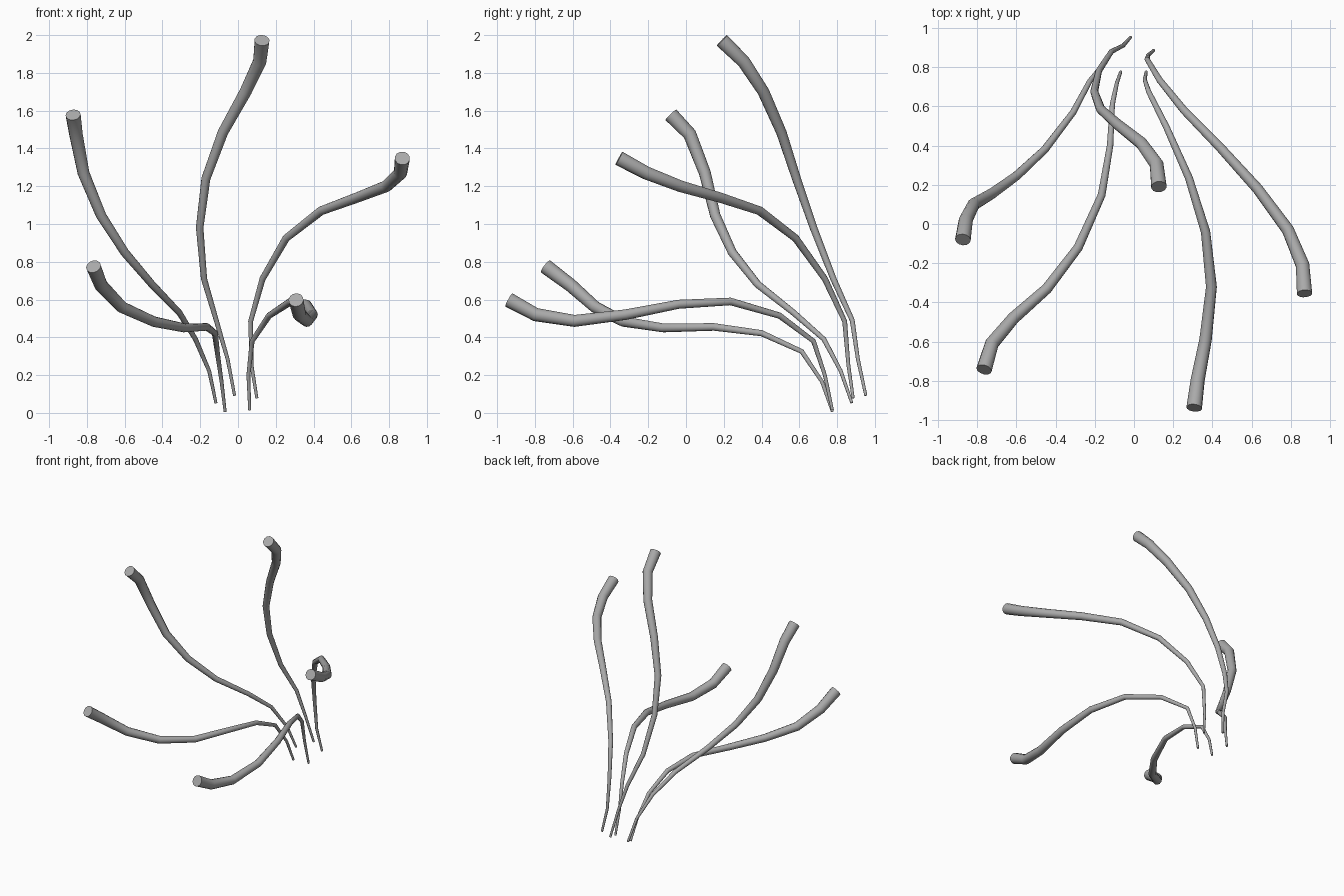
import bpy, math

# Centre lines of the five tapered tentacles, from thin root to thick tip
upper_left = [(-.117, .878, .053), (-.152, .82, .22), (-.225, .73, .39), (-.31, .57, .53),
              (-.455, .38, .68), (-.6, .245, .85), (-.725, .155, 1.045), (-.818, .10, 1.27),
              (-.858, .02, 1.475), (-.873, -.08, 1.578)]
top = [(-.018, .952, .092), (-.055, .91, .285), (-.115, .88, .49), (-.18, .78, .71),
       (-.203, .675, .98), (-.17, .585, 1.24), (-.08, .505, 1.485), (.04, .41, 1.70),
       (.115, .305, 1.86), (.127, .19, 1.972)]
upper_right = [(.1, .885, .078), (.072, .86, .25), (.067, .84, .485), (.13, .735, .71),
               (.255, .58, .925), (.44, .39, 1.07), (.63, .18, 1.14), (.785, -.03, 1.2),
               (.86, -.21, 1.27), (.87, -.355, 1.348)]
lower_right = [(.062, .775, .015), (.055, .735, .2), (.075, .675, .38), (.165, .495, .515),
               (.28, .235, .59), (.365, -.04, .575), (.395, -.32, .52), (.365, -.59, .487),
               (.325, -.795, .52), (.307, -.938, .598)]
lower_left = [(-.068, .775, .007), (-.087, .72, .165), (-.11, .613, .325), (-.122, .4, .422),
              (-.165, .148, .455), (-.285, -.12, .45), (-.445, -.33, .483), (-.615, -.48, .56),
              (-.725, -.61, .675), (-.765, -.743, .775)]

# Dark grey skin
skin = bpy.data.materials.new("dark_grey")
skin.diffuse_color = (.4, .4, .4, 1)


def tentacle(name, path):
    curve = bpy.data.curves.new(name, 'CURVE')
    curve.dimensions = '3D'
    curve.bevel_depth = 1.0
    curve.bevel_resolution = 4
    curve.use_fill_caps = True
    curve.materials.append(skin)
    spline = curve.splines.new('POLY')
    spline.points.add(len(path) - 1)
    for i, (pt, co) in enumerate(zip(spline.points, path)):
        pt.co = (*co, 1)
        pt.radius = .008 + .032 * (i / (len(path) - 1)) ** 1.2
    obj = bpy.data.objects.new(name, curve)
    bpy.context.collection.objects.link(obj)
    # Turn the tube into a mesh with smooth sides and crisp end caps
    bpy.ops.object.select_all(action='DESELECT')
    obj.select_set(True)
    bpy.context.view_layer.objects.active = obj
    bpy.ops.object.convert(target='MESH')
    bpy.ops.object.shade_smooth_by_angle(angle=math.radians(40))


tentacle("tentacle_upper_left", upper_left)
tentacle("tentacle_top", top)
tentacle("tentacle_upper_right", upper_right)
tentacle("tentacle_lower_right", lower_right)
tentacle("tentacle_lower_left", lower_left)
